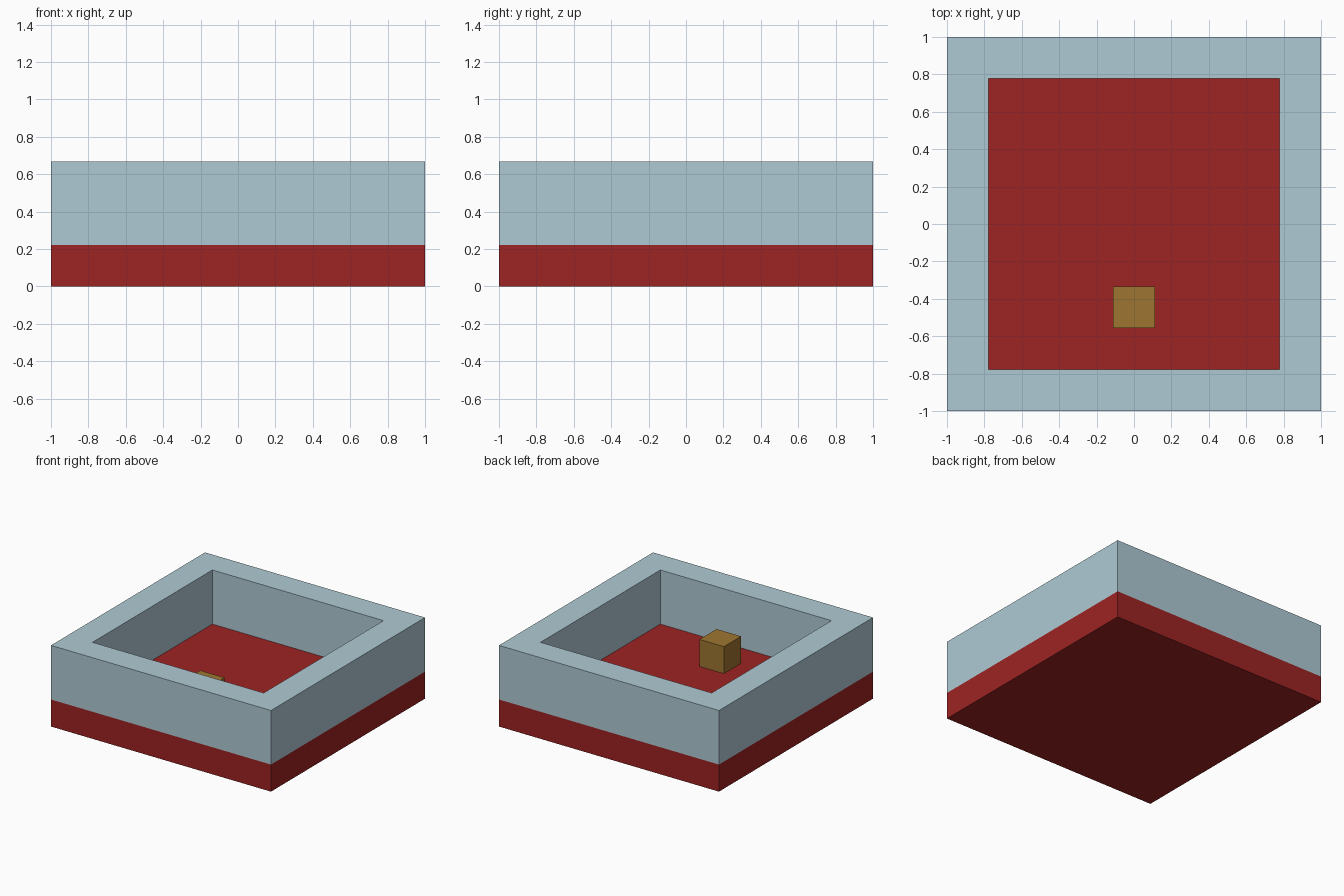
import bpy
import bmesh
from mathutils import Matrix, Vector

default_cube = bpy.data.objects.get("Cube")
if default_cube:
    bpy.data.objects.remove(default_cube, do_unlink=True)

UNIT = 2 / 9  # module: slab height, wall thickness and block size


def linear(channel):
    c = channel / 255
    return c / 12.92 if c <= 0.04045 else ((c + 0.055) / 1.055) ** 2.4


def make_material(name, rgb):
    colour = [linear(c) for c in rgb] + [1]
    mat = bpy.data.materials.new(name)
    mat.use_nodes = True
    mat.diffuse_color = colour
    mat.node_tree.nodes["Principled BSDF"].inputs["Base Color"].default_value = colour
    return mat


def add_object(name, bm, mat):
    bmesh.ops.recalc_face_normals(bm, faces=bm.faces)
    mesh = bpy.data.meshes.new(name)
    bm.to_mesh(mesh)
    bm.free()
    mesh.materials.append(mat)
    obj = bpy.data.objects.new(name, mesh)
    bpy.context.collection.objects.link(obj)
    return obj


def add_box(name, centre, size, mat):
    bm = bmesh.new()
    bmesh.ops.create_cube(bm, size=1, matrix=Matrix.Diagonal((*size, 1)))
    add_object(name, bm, mat).location = centre


def add_square_frame(name, half, thickness, height, z, mat):
    bm = bmesh.new()
    bmesh.ops.create_grid(bm, x_segments=1, y_segments=1, size=half)
    inner = list(bm.faces)
    bmesh.ops.inset_region(bm, faces=inner, thickness=thickness,
                           use_boundary=True, use_even_offset=True)
    bmesh.ops.delete(bm, geom=inner, context="FACES")
    # Keep the underside so the frame is a closed solid
    result = bmesh.ops.extrude_face_region(bm, geom=bm.faces[:], use_keep_orig=True)
    top = [v for v in result["geom"] if isinstance(v, bmesh.types.BMVert)]
    bmesh.ops.translate(bm, verts=top, vec=Vector((0, 0, height)))
    add_object(name, bm, mat).location.z = z


red = make_material("brick red", (158, 35, 35))
blue = make_material("pale blue grey", (175, 202, 212))
brown = make_material("ochre brown", (158, 117, 49))

# Floor slab, surrounding walls and the small block standing inside
add_box("floor_slab", (0, 0, UNIT / 2), (2, 2, UNIT), red)
add_square_frame("wall_frame", 1, UNIT, 2 * UNIT, UNIT, blue)
add_box("small_block", (0, -2 * UNIT, 1.5 * UNIT), (UNIT, UNIT, UNIT), brown)
